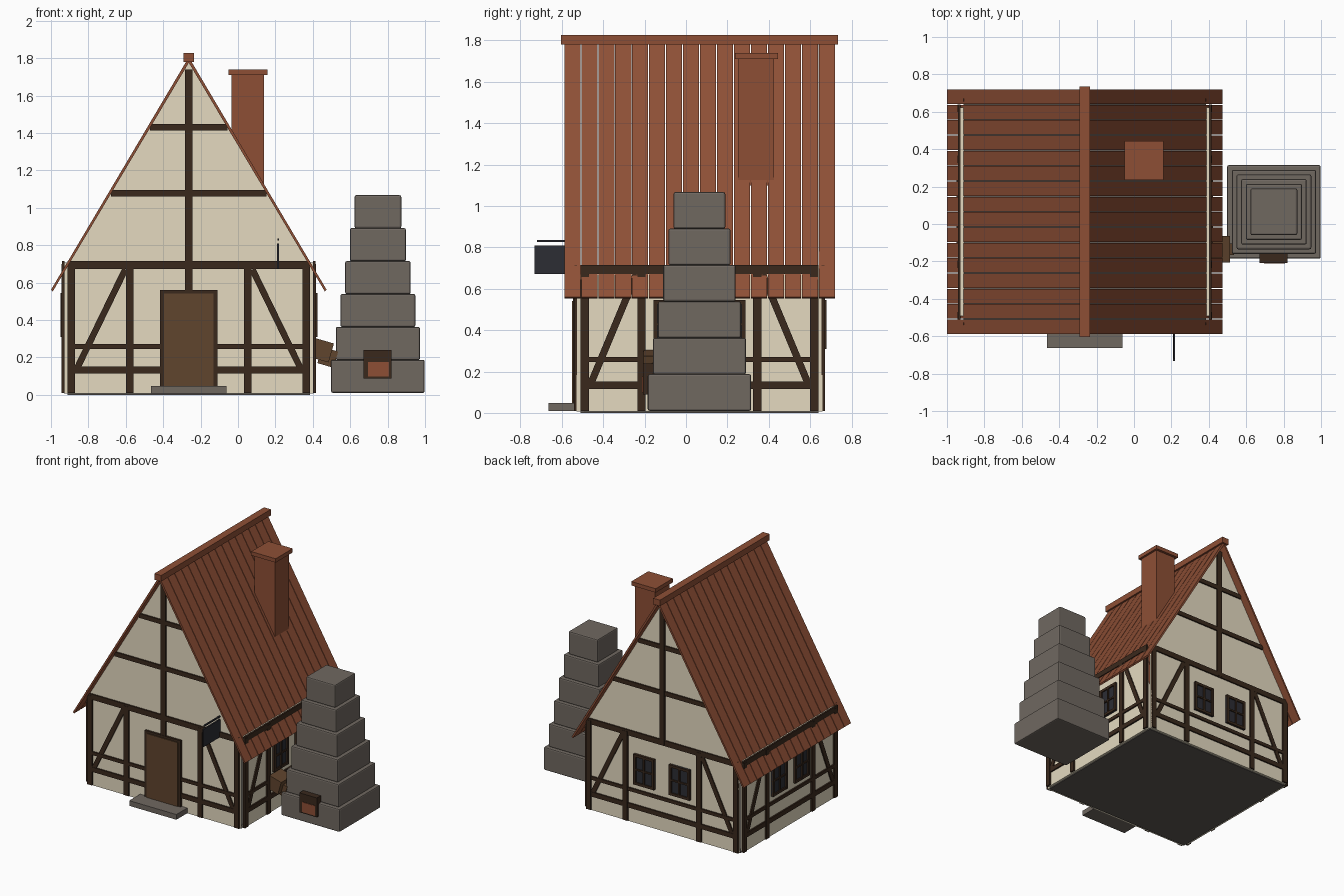
import bpy, math
from mathutils import Vector, Matrix

cube = bpy.data.objects.get("Cube")
if cube:
    bpy.data.objects.remove(cube, do_unlink=True)


def material(name, *rgb):
    m = bpy.data.materials.new(name)
    m.use_nodes = True
    m.diffuse_color = (*rgb, 1)
    m.node_tree.nodes["Principled BSDF"].inputs["Base Color"].default_value = (*rgb, 1)
    return m


PLASTER = material("cream_plaster", .78, .70, .53)
TIMBER = material("dark_timber", .042, .022, .012)
TILE = material("terracotta", .27, .078, .036)
STONE = material("grey_stone", .16, .138, .118)
WOOD = material("door_wood", .115, .058, .026)
GLASS = material("dark_slate", .025, .026, .034)
FLOOR = material("dark_floor", .11, .098, .088)


def mesh_object(name, verts, faces, mat):
    me = bpy.data.meshes.new(name)
    me.from_pydata(verts, [], faces)
    me.materials.append(mat)
    ob = bpy.data.objects.new(name, me)
    bpy.context.collection.objects.link(ob)
    return ob


def prism(name, outline, y0, y1, mat):
    """Extrude an x-z outline along y (outline is counterclockwise from the front)."""
    n = len(outline)
    verts = [(x, y, z) for y in (y0, y1) for x, z in outline]
    faces = [tuple(range(n)), tuple(range(2 * n - 1, n - 1, -1))]
    faces += [(i, i + n, (i + 1) % n + n, (i + 1) % n) for i in range(n)]
    return mesh_object(name, verts, faces, mat)


def box(name, x, y, z, mat, bevel=0.0):
    ob = prism(name, [(x[0], z[0]), (x[1], z[0]), (x[1], z[1]), (x[0], z[1])], *y, mat)
    if bevel:
        mod = ob.modifiers.new("soft_edges", "BEVEL")
        mod.width, mod.segments = bevel, 2
    return ob


def tilted_box(name, centre, size, angle, mat):
    sx, sy, sz = (s / 2 for s in size)
    ob = box(name, (-sx, sx), (-sy, sy), (-sz, sz), mat)
    ob.location = centre
    ob.rotation_euler.y = angle
    return ob


CX, CY = -.263, .065          # house centre
HX, HY = .648, .575           # inner half sizes
T = .019                      # wall thickness
RIDGE, PITCH = 1.80, 1.68


class Wall:
    """Places parts on a wall: u runs along it, z up, depth outward."""

    def __init__(self, name, out, half, inner):
        self.name, self.half, self.inner = name, half, inner
        n = Vector(out)
        u = Vector((0, 0, 1)).cross(n)
        dist = (HX if n.x else HY) + T
        self.matrix = Matrix((u, -n, (0, 0, 1))).transposed().to_4x4()
        self.matrix.translation = Vector((CX, CY, 0)) + n * dist

    def beam(self, part, a, b, width, mat=TIMBER, depth=.011):
        d = Vector((b[0] - a[0], b[1] - a[1]))
        w, l = width / 2, d.length / 2
        ob = box(f"{self.name}_{part}", (-l, l), (-depth, .003), (-w, w), mat)
        mid = Matrix.Translation(((a[0] + b[0]) / 2, 0, (a[1] + b[1]) / 2))
        ob.matrix_world = self.matrix @ mid @ Matrix.Rotation(-math.atan2(d.y, d.x), 4, 'Y')

    def panel(self, part, u, z, mat, depth):
        mid = (z[0] + z[1]) / 2
        self.beam(part, (u[0], mid), (u[1], mid), z[1] - z[0], mat, depth)

    def framing(self):
        h = self.half
        for part, z, w in (("top_beam", .693, .042), ("middle_rail", .258, .026),
                           ("lower_rail", .133, .036)):
            self.beam(part, (-h, z), (h, z), w)
        for s in (-1, 1):
            self.beam("corner_post", (s * (h - .02), .01), (s * (h - .02), .7), .04, depth=.013)
            self.beam("post", (s * self.inner, .01), (s * self.inner, .7), .04, depth=.013)
            self.beam("brace", (s * (h - .045), .13), (s * (self.inner + .025), .67), .034, depth=.009)

    def window(self, u):
        w, z0, z1 = .088, .31, .545
        self.panel("window_glass", (u - w, u + w), (z0, z1), GLASS, .01)
        for s in (-1, 0, 1):
            x = u + s * (w - .01)
            self.beam("window_upright", (x, z0), (x, z1), .02 if s else .012, depth=.02)
            z = (z0 + z1) / 2 + s * ((z1 - z0) / 2 - .01)
            self.beam("window_bar", (u - w, z), (u + w, z), .02 if s else .012, depth=.019)

    def gable(self, post_bottom):
        self.beam("king_post", (0, post_bottom), (0, 1.74), .042, depth=.013)
        for z in (1.077, 1.43):
            w = (RIDGE - z) / PITCH - .014
            self.beam("gable_rail", (-w, z), (w, z), .034)


# floor and plaster walls
box("floor", (CX - HX, CX + HX), (CY - HY, CY + HY), (0, .015), FLOOR)
outline = [(CX - HX, .006), (CX + HX, .006), (CX + HX, .7), (CX, RIDGE - .02), (CX - HX, .7)]
prism("front_wall", outline, CY - HY - T, CY - HY, PLASTER)
prism("back_wall", outline, CY + HY, CY + HY + T, PLASTER)
for s, side in ((-1, "right_wall"), (1, "left_wall")):
    xs = sorted((CX + s * (HX - .004), CX + s * (HX + T)))
    box(side, xs, (CY - HY + .018, CY + HY - .018), (.006, .708), PLASTER)

# timber framing and windows
front = Wall("front", (0, -1, 0), HX, .315)
back = Wall("back", (0, 1, 0), HX, .315)
left = Wall("left", (1, 0, 0), HY, .28)
right = Wall("right", (-1, 0, 0), HY, .28)
for wall, u in ((front, 0), (back, .152), (left, .135), (right, .135)):
    wall.framing()
    if u:
        wall.window(-u)
        wall.window(u)
front.gable(.55)
back.gable(.68)

# door and step
front.panel("door_frame", (-.153, .153), (.01, .56), TIMBER, .016)
front.panel("door", (-.132, .132), (.045, .542), WOOD, .022)
box("door_step", (-.465, -.062), (-.664, -.53), (.008, .048), STONE)

# roof planks: one plank, mirrored over the ridge and repeated along it
drop, run, thick = 1.244, .737, .03
plank = prism("roof_planks", [(0, 0), (0, -thick), (run - .01, -drop - .008), (run, -drop)],
              0, .0775, TILE)
plank.location = (CX, -.588, RIDGE + .005)
mirror = plank.modifiers.new("both_slopes", "MIRROR")
mirror.use_axis = (True, False, False)
mirror.use_mirror_merge = False
rows = plank.modifiers.new("rows", "ARRAY")
rows.count = 16
rows.use_relative_offset = False
rows.use_constant_offset = True
rows.constant_offset_displace = (0, .082, 0)
box("ridge_cap", (CX - .029, CX + .029), (-.605, .735), (1.78, 1.827), TILE)

# chimney
box("chimney", (-.034, .14), (.252, .425), (1.1, 1.715), TILE)
box("chimney_cap", (-.052, .157), (.236, .444), (1.71, 1.74), TILE)

# hanging sign
box("sign_board", (.209, .22), (-.733, -.53), (.672, .808), GLASS)
box("sign_bracket", (.21, .22), (-.72, -.53), (.825, .835), GLASS)

# stepped stone furnace
for i in range(6):
    r, z = .25 - .025 * i, .01 + .176 * i
    box("furnace_block", (.748 - r, .748 + r), (CY - r, CY + r), (z, z + .177), STONE, .009)
box("furnace_mouth", (.67, .82), (-.208, -.16), (.088, .238), TIMBER)
box("furnace_embers", (.696, .806), (-.212, -.17), (.098, .175), TILE)

# bellows between house and furnace
tilted_box("bellows", (.448, -.135, .238), (.105, .14, .105), .28, WOOD)
tilted_box("bellows_nozzle", (.48, -.135, .2), (.09, .06, .09), .28, WOOD)
